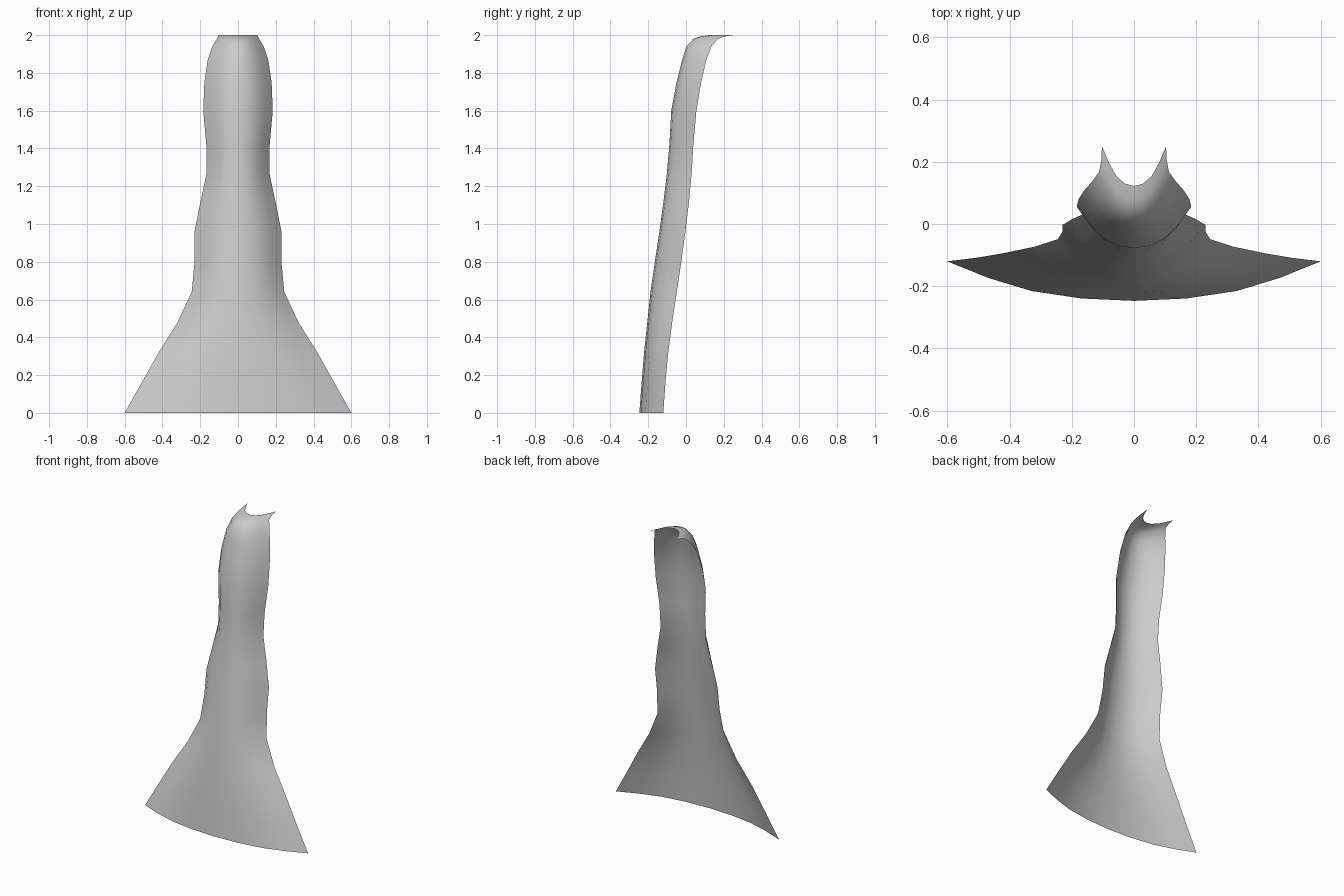
import bpy, bmesh

# Rows up the panel: height, half width, y of centre line, y of side edge
ROWS = [
    (0.00, 0.600, -0.247, -0.120), (0.16, 0.510, -0.235, -0.109),
    (0.32, 0.420, -0.222, -0.094), (0.48, 0.320, -0.205, -0.073),
    (0.64, 0.245, -0.188, -0.049), (0.80, 0.230, -0.165, -0.025),
    (0.96, 0.230, -0.141, -0.003), (1.12, 0.198, -0.119, 0.016),
    (1.27, 0.166, -0.101, 0.030), (1.42, 0.168, -0.088, 0.039),
    (1.60, 0.184, -0.078, 0.055), (1.75, 0.178, -0.050, 0.080),
    (1.87, 0.160, -0.020, 0.108), (1.94, 0.136, 0.002, 0.135),
    (1.98, 0.112, 0.040, 0.168), (1.993, 0.105, 0.075, 0.205),
    (2.00, 0.103, 0.122, 0.250),
]
# Half cross-section: fraction of half width, fraction of depth
HALF = [(0, 0), (0.28, 0.06), (0.55, 0.25), (0.78, 0.58), (1, 1)]
SECTION = [(-u, v) for u, v in HALF[:0:-1]] + HALF

# Curved open panel lofted through the rows
bm = bmesh.new()
grid = [[bm.verts.new((u * w, yc + v * (ye - yc), z)) for u, v in SECTION]
        for z, w, yc, ye in ROWS]
for a, b in zip(grid, grid[1:]):
    for i in range(len(SECTION) - 1):
        bm.faces.new((a[i], a[i + 1], b[i + 1], b[i])).smooth = True

mesh = bpy.data.meshes.new("curved_panel")
bm.to_mesh(mesh)
bm.free()
panel = bpy.data.objects.new("curved_panel", mesh)
bpy.context.collection.objects.link(panel)
